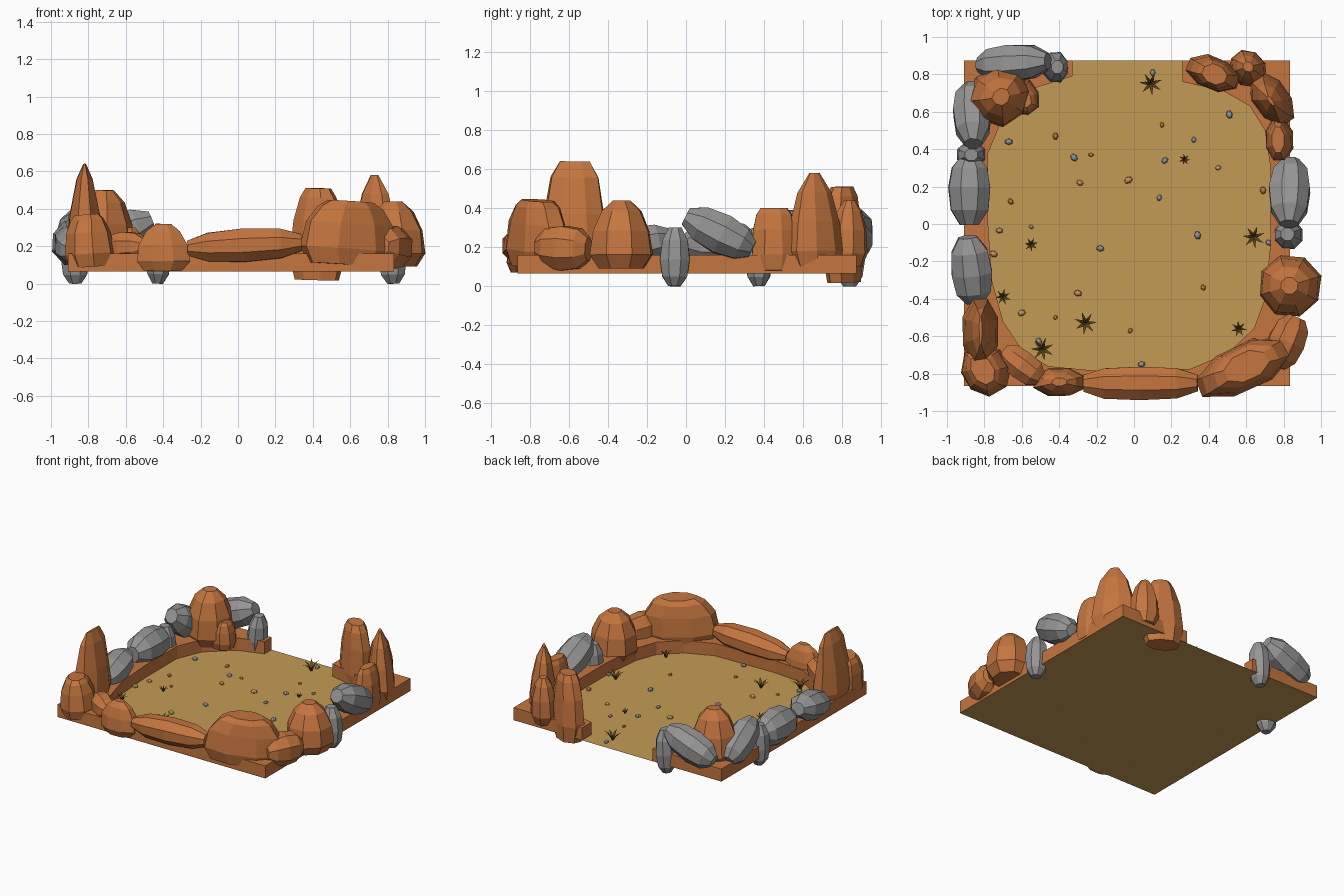
import bpy, bmesh, math, random
from mathutils import Vector

if "Cube" in bpy.data.objects:
    bpy.data.objects.remove(bpy.data.objects["Cube"])

random.seed(4)

def material(name, rgb):
    m = bpy.data.materials.new(name)
    m.diffuse_color = (*rgb, 1)
    m.use_nodes = True
    m.node_tree.nodes["Principled BSDF"].inputs["Base Color"].default_value = m.diffuse_color
    return m

ORANGE = material("red_rock", (0.56, 0.18, 0.05))
GREY = material("grey_stone", (0.30, 0.30, 0.30))
SAND = material("sand", (0.55, 0.33, 0.09))
DARK = material("dry_plant", (0.12, 0.06, 0.012))

def finish(bm, name, mat):
    bmesh.ops.recalc_face_normals(bm, faces=bm.faces)
    me = bpy.data.meshes.new(name)
    bm.to_mesh(me)
    bm.free()
    me.materials.append(mat)
    ob = bpy.data.objects.new(name, me)
    bpy.context.collection.objects.link(ob)
    return ob

# Ring profiles: (position along axis, width scale, depth scale)
DOME = [(0, .72, .72), (.2, 1, 1), (.55, .92, .92), (.84, .64, .64), (1, .28, .28)]
SPIRE = [(0, .75, .75), (.2, 1, 1), (.5, .85, .87), (.8, .55, .62), (1, .1, .2)]
RIDGE = [(0, .8, .85), (.2, 1, 1), (.5, .85, .82), (.85, .45, .66), (1, .08, .42)]
BLOCK = [(0, .8, .86), (.25, 1, 1), (.65, .9, .93), (.9, .65, .8), (1, .45, .6)]
STONE = [(0, .42, .42), (.16, .84, .84), (.45, 1, 1), (.78, .88, .88), (1, .45, .45)]
LOG = [(0, .5, .45), (.18, .9, .85), (.5, 1, 1), (.82, .9, .88), (1, .5, .5)]

def rock(name, p0, p1, w, d, yaw, prof, mat, n=8):
    """Faceted rock with rings along p0-p1; w is its half width towards yaw, d across."""
    p0, p1 = Vector(p0), Vector(p1)
    z = (p1 - p0).normalized()
    a = math.radians(yaw)
    x = Vector((math.cos(a), math.sin(a), 0))
    x = (x - z * x.dot(z)).normalized()
    y = z.cross(x)
    bm = bmesh.new()
    r = 1 / math.cos(math.pi / n)
    jit = [random.uniform(.95, 1.03) for _ in range(n)]
    rings = []
    for t, sx, sy in prof:
        c = p0.lerp(p1, t)
        ring = []
        for i in range(n):
            b = 2 * math.pi * (i + .5) / n
            k = r * jit[i] * random.uniform(.97, 1.02)
            ring.append(bm.verts.new(c + x * (w * sx * k * math.cos(b)) + y * (d * sy * k * math.sin(b))))
        rings.append(ring)
    for lo, hi in zip(rings, rings[1:]):
        for i in range(n):
            j = (i + 1) % n
            bm.faces.new((lo[i], lo[j], hi[j], hi[i]))
    bm.faces.new(rings[0][::-1])
    bm.faces.new(rings[-1])
    return finish(bm, name, mat)

# Sand floor
X0, X1, Y0, Y1, ZB, ZT = -.91, .835, -.865, .875, .065, .16
bm = bmesh.new()
bm.faces.new([bm.verts.new((x, y, ZB)) for x, y in ((X0, Y0), (X1, Y0), (X1, Y1), (X0, Y1))])
finish(bm, "sand_floor", SAND)

# Raised rim, open at the back
inner = [(-.33, .79), (-.52, .73), (-.7, .57), (-.78, .38), (-.78, 0), (-.76, -.3), (-.7, -.52),
         (-.6, -.67), (-.46, -.76), (-.2, -.785), (.3, -.775), (.5, -.69), (.64, -.56), (.7, -.4),
         (.73, -.1), (.73, .3), (.7, .5), (.62, .63), (.48, .71), (.26, .76)]
outline = [(.26, Y1), (X1, Y1), (X1, Y0), (X0, Y0), (X0, Y1), (-.33, Y1)] + inner
bm = bmesh.new()
f = bm.faces.new([bm.verts.new((x, y, ZB + .001)) for x, y in outline])
ext = bmesh.ops.extrude_face_region(bm, geom=[f])["geom"]
for v in ext:
    if isinstance(v, bmesh.types.BMVert):
        v.co.z = ZT
finish(bm, "rock_rim", ORANGE)

# Grey stones
rock("stone_back_large", (-.83, .85, .19), (-.46, .87, .34), .1, .11, 90, STONE, GREY)
rock("stone_back_small", (-.43, .84, 0), (-.41, .84, .32), .07, .08, 0, STONE, GREY)
rock("stone_left_back", (-.87, .74, .16), (-.86, .43, .35), .105, .11, 0, STONE, GREY)
rock("stone_left_small", (-.87, .375, 0), (-.87, .37, .3), .075, .07, 0, STONE, GREY)
rock("stone_left_middle", (-.88, .36, .22), (-.88, -.005, .22), .115, .12, 0, STONE, GREY)
rock("stone_left_front", (-.85, -.42, .17), (-.89, -.07, .25), .11, .1, 0, STONE, GREY)
rock("stone_right_small", (.83, -.06, 0), (.82, -.055, .3), .075, .075, 0, STONE, GREY)
rock("stone_right_large", (.84, .34, .19), (.83, .0, .36), .11, .105, 0, STONE, GREY)

# Red rocks, back left corner
rock("rock_back_left", (-.72, .69, .1), (-.71, .68, .5), .165, .15, 30, DOME, ORANGE)
rock("rock_back_left_foot", (-.6, .68, .1), (-.6, .68, .3), .09, .1, 40, BLOCK, ORANGE)
# Red rocks, front left corner
rock("rock_tall_left", (-.82, -.58, .1), (-.82, -.57, .64), .095, .185, 0, RIDGE, ORANGE)
rock("rock_corner_left", (-.79, -.78, .09), (-.81, -.78, .37), .125, .13, 30, BLOCK, ORANGE)
rock("rock_front_left", (-.7, -.68, .19), (-.5, -.83, .2), .08, .085, 50, LOG, ORANGE)
rock("rock_front_small", (-.4, -.845, .07), (-.4, -.845, .32), .14, .075, 0, DOME, ORANGE)
rock("rock_front_long", (-.27, -.85, .19), (.34, -.85, .22), .092, .09, 90, LOG, ORANGE)
# Red rocks, front right corner
rock("rock_front_right", (.58, -.77, .1), (.6, -.76, .44), .27, .12, 25, BLOCK, ORANGE)
rock("rock_corner_right", (.76, -.76, .2), (.87, -.5, .19), .1, .12, -20, LOG, ORANGE)
rock("rock_right", (.835, -.33, .09), (.83, -.33, .44), .16, .16, -5, DOME, ORANGE)
# Red rocks, back right corner
rock("rock_right_slim", (.78, .45, .08), (.77, .45, .4), .075, .115, 0, BLOCK, ORANGE)
rock("rock_tall_right", (.74, .67, .08), (.73, .66, .58), .095, .15, 35, SPIRE, ORANGE)
rock("rock_back_corner", (.61, .83, .1), (.61, .84, .44), .09, .1, 40, DOME, ORANGE)
rock("rock_back_right", (.42, .81, .02), (.43, .8, .51), .145, .085, -20, BLOCK, ORANGE)

# Dry star-shaped plants: bent pointed leaves
plants = [(.09, .75, .06), (.27, .345, .03), (.64, -.07, .058), (.56, -.56, .042),
          (-.26, -.53, .058), (-.49, -.67, .06), (-.7, -.39, .042), (-.55, -.11, .037)]
for k, (px, py, s) in enumerate(plants):
    bm = bmesh.new()
    turn = random.uniform(0, 6)
    for i in range(7):
        a = turn + i * math.tau / 7
        u, v = Vector((math.cos(a), math.sin(a), 0)), Vector((-math.sin(a), math.cos(a), 0))
        o, up = Vector((px, py, ZB)), Vector((0, 0, 1))
        h = s * random.uniform(.75, 1.1)
        mid = o + u * s * .5 + up * h * .75
        tip = bm.verts.new(o + u * s * 1.05 + up * h)
        q = [bm.verts.new(p) for p in (o - v * s * .12, o + v * s * .12,
                                       mid + v * s * .13, mid - v * s * .13)]
        bm.faces.new(q)
        bm.faces.new((q[3], q[2], tip))
    finish(bm, f"plant_{k}", DARK)

# Scattered pebbles, each group in one colour
pebbles = {
    "orange": (ORANGE, [(-.42, .47), (.15, .53), (-.23, .37), (-.66, .12), (.69, .18), (.37, -.34),
                        (-.02, -.57), (-.42, -.5)]),
    "grey": (GREY, [(.1, .81), (.51, .585), (-.67, .44), (.165, .34), (-.32, .355), (.135, .14),
                    (-.18, -.13), (.34, -.06), (-.51, -.63), (.04, -.75), (.32, .45), (.72, -.1)]),
    "tan": (SAND, [(.45, .3), (-.29, .22), (-.03, .235), (-.72, -.035), (-.55, -.015),
                   (-.3, -.37), (-.6, -.475), (-.75, -.16)])}
for name, (mat, spots) in pebbles.items():
    for k, (x, y) in enumerate(spots):
        s = random.uniform(.009, .016)
        rock(f"pebble_{name}_{k}", (x, y, ZB), (x, y, ZB + s * 1.4), s * 1.3, s,
             random.uniform(0, 180), DOME, mat, 6)
